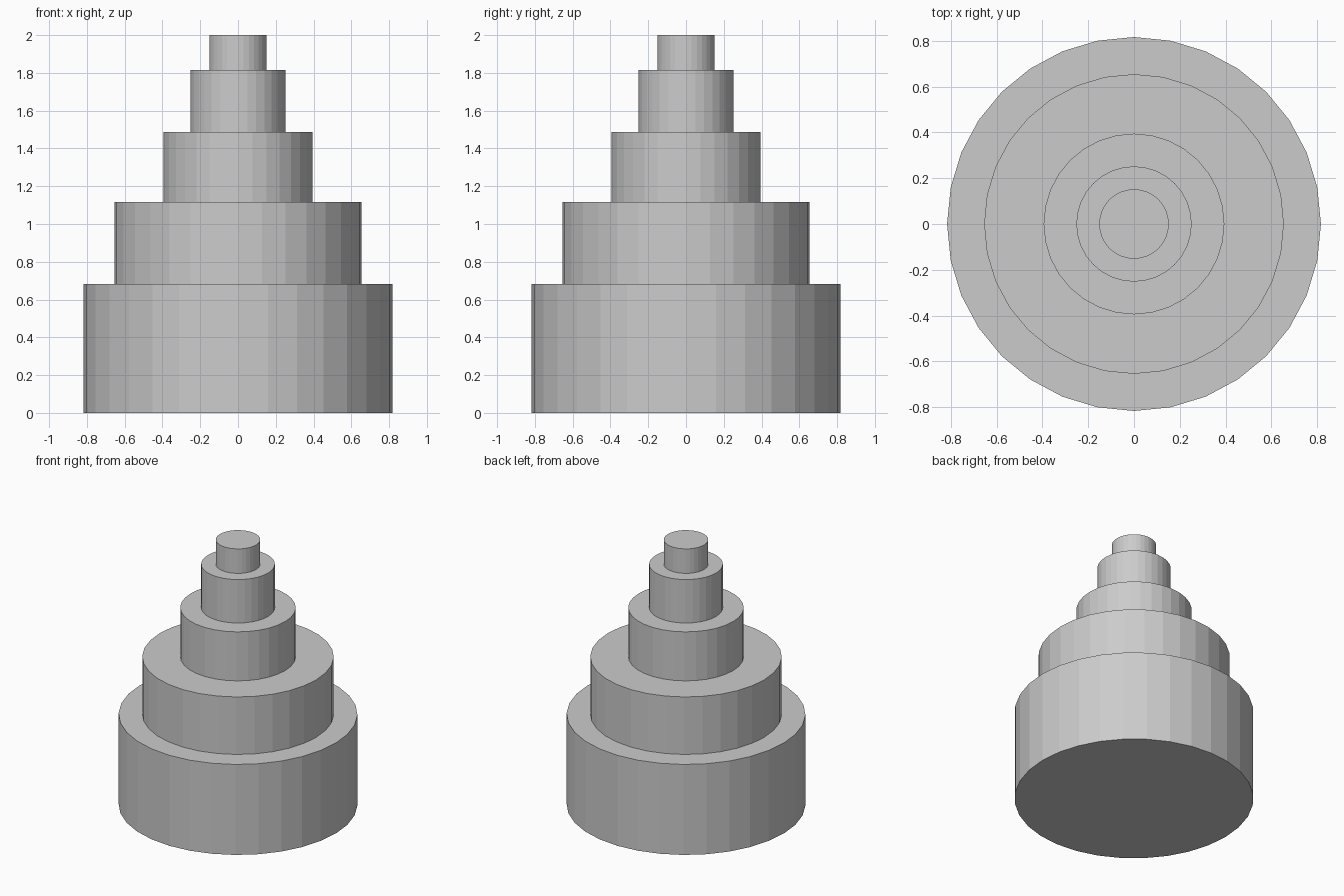
import bpy, bmesh
from math import sin, cos, tau

if "Cube" in bpy.data.objects:
    bpy.data.objects.remove(bpy.data.objects["Cube"])

SIDES = 32
# (radius, top height) of each tier, from bottom to top
TIERS = [(0.817, 0.683), (0.655, 1.117), (0.395, 1.487), (0.252, 1.815), (0.152, 2.0)]

bm = bmesh.new()


def ring(radius, z):
    return [bm.verts.new((radius * cos(tau * i / SIDES), radius * sin(tau * i / SIDES), z))
            for i in range(SIDES)]


# Stepped profile: each tier has a lower and an upper ring
rings = []
base = 0.0
for radius, top in TIERS:
    rings += [ring(radius, base), ring(radius, top)]
    base = top

# Walls and ledges between neighbouring rings
for low, high in zip(rings, rings[1:]):
    for i in range(SIDES):
        j = (i + 1) % SIDES
        bm.faces.new((low[i], low[j], high[j], high[i]))

# Underside and top caps
bm.faces.new(rings[0][::-1])
bm.faces.new(rings[-1])

mesh = bpy.data.meshes.new("stepped_round_tower")
bm.to_mesh(mesh)
bm.free()
bpy.context.collection.objects.link(bpy.data.objects.new("stepped_round_tower", mesh))
